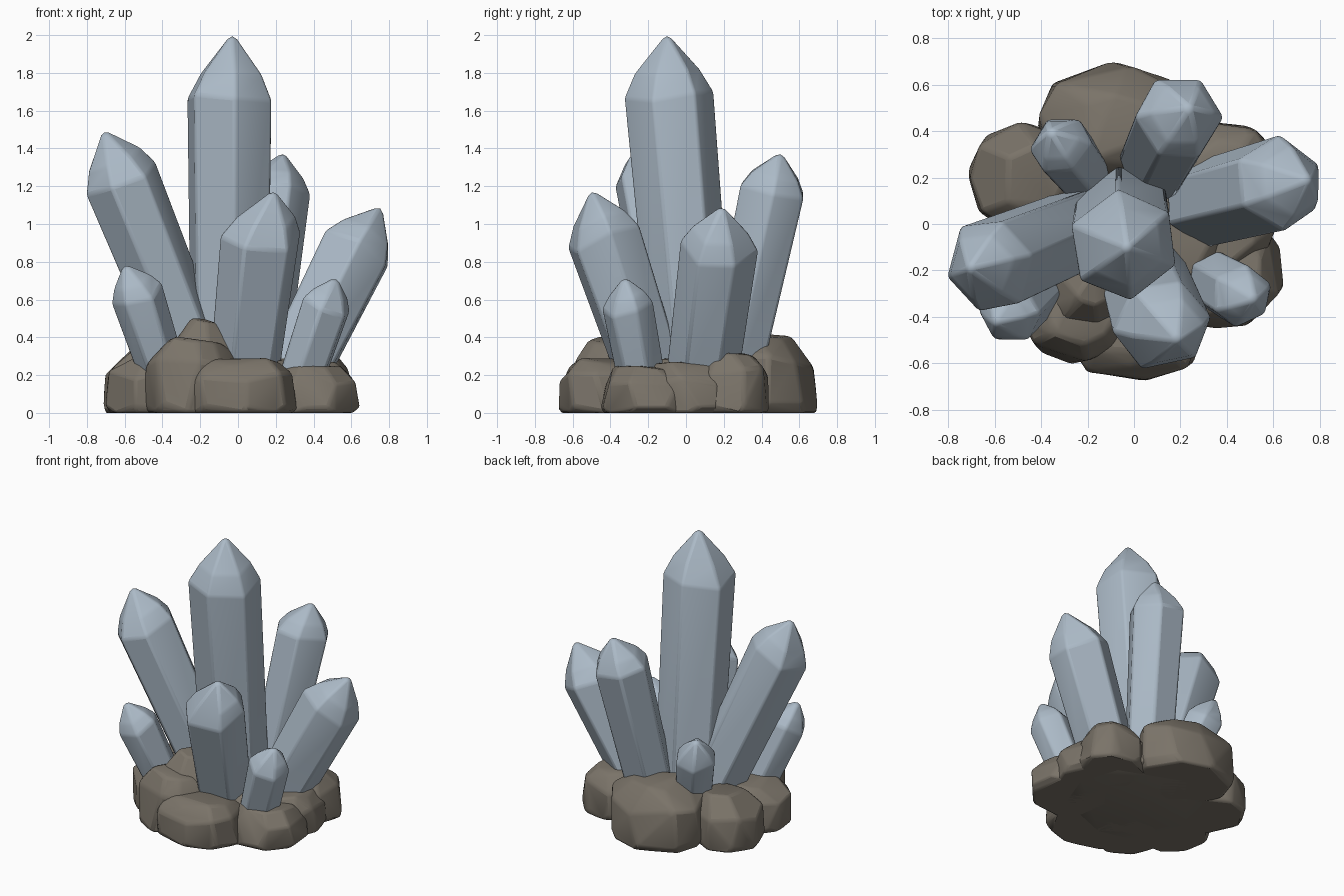
import bpy, bmesh, math, random
from mathutils import Vector

if "Cube" in bpy.data.objects:
    bpy.data.objects.remove(bpy.data.objects["Cube"])

random.seed(7)


def material(name, rgb):
    m = bpy.data.materials.new(name)
    m.diffuse_color = (*rgb, 1)
    m.use_nodes = True
    m.node_tree.nodes["Principled BSDF"].inputs["Base Color"].default_value = m.diffuse_color
    return m


CRYSTAL = material("pale blue crystal", (0.41, 0.49, 0.57))
ROCK = material("brown grey rock", (0.195, 0.172, 0.14))


def finish(name, bm, mat, bevel, segments):
    bmesh.ops.recalc_face_normals(bm, faces=bm.faces)
    me = bpy.data.meshes.new(name)
    bm.to_mesh(me)
    bm.free()
    ob = bpy.data.objects.new(name, me)
    bpy.context.collection.objects.link(ob)
    me.materials.append(mat)
    mod = ob.modifiers.new("worn_edges", 'BEVEL')
    mod.width = bevel
    mod.segments = segments
    mod.limit_method = 'ANGLE'
    mod.angle_limit = math.radians(12)
    bpy.ops.object.select_all(action='DESELECT')
    ob.select_set(True)
    bpy.context.view_layer.objects.active = ob
    bpy.ops.object.shade_smooth_by_angle(angle=math.radians(28))
    return ob


def crystal(name, base, shoulder, apex, r, phase, taper=0.88):
    """Six sided prism widening upward, with a blunt, off-centre tip."""
    base, shoulder, apex = Vector(base), Vector(shoulder), Vector(apex)
    axis = (shoulder - base).normalized()
    u = (Vector((1, 0, 0)) - axis * axis.x).normalized()
    v = axis.cross(u)
    bm = bmesh.new()
    low, high, mid = [], [], []
    tip_pos = apex + axis * 0.014
    for i in range(6):
        a = math.radians(phase + 60 * i + random.uniform(-5, 5))
        d = u * math.cos(a) + v * math.sin(a)
        top = shoulder + d * r + axis * random.uniform(-0.12, 0.12) * r
        low.append(bm.verts.new(base - axis * 0.1 + d * r * taper))
        high.append(bm.verts.new(top))
        mid.append(bm.verts.new(top.lerp(tip_pos, 0.38) + d * r * random.uniform(0.08, 0.14)))
    tip = bm.verts.new(tip_pos)
    bm.faces.new(low)
    for i in range(6):
        j = (i + 1) % 6
        bm.faces.new((low[i], low[j], high[j], high[i]))
        bm.faces.new((high[i], high[j], mid[j], mid[i]))
        bm.faces.new((mid[i], mid[j], tip))
    finish(name, bm, CRYSTAL, 0.014, 2)


def rock(name, cx, cy, rx, ry, h, turn=0.0, peak=(0, 0), top=0.58):
    """Chunky boulder: convex hull of jittered rings, flat on the ground."""
    bm = bmesh.new()
    n = 8
    c, s = math.cos(math.radians(turn)), math.sin(math.radians(turn))
    for z, k, jit in ((0, 0.96, 0), (0.12, 1.0, 0), (0.64, 0.97, 0.10), (0.94, top, 0.07)):
        for i in range(n):
            a = 2 * math.pi * (i + random.uniform(-0.25, 0.25)) / n
            q = k * random.uniform(0.94, 1.04)
            x, y = rx * q * math.cos(a), ry * q * math.sin(a)
            if z > 0.9:
                x, y = x + peak[0], y + peak[1]
            zz = h * min(1, max(0, z + random.uniform(-jit, jit)))
            bm.verts.new((cx + x * c - y * s, cy + x * s + y * c, zz))
    res = bmesh.ops.convex_hull(bm, input=bm.verts)
    junk = [g for g in res["geom_interior"] + res["geom_unused"]
            if isinstance(g, bmesh.types.BMVert) and g.is_valid]
    bmesh.ops.delete(bm, geom=list(set(junk)), context='VERTS')
    bmesh.ops.dissolve_limit(bm, angle_limit=math.radians(9), verts=bm.verts, edges=bm.edges)
    finish(name, bm, ROCK, 0.018, 2)


# Crystals: base, shoulder centre, apex, radius, rotation
crystal("main_crystal", (-0.045, 0.03, 0.3), (-0.045, -0.09, 1.68), (-0.03, -0.10, 2.0), 0.24, -20, 0.92)
crystal("left_crystal", (-0.24, -0.02, 0.3), (-0.625, -0.178, 1.25), (-0.71, -0.19, 1.49), 0.21, 15)
crystal("back_crystal", (0.10, 0.27, 0.3), (0.195, 0.46, 1.18), (0.24, 0.50, 1.37), 0.192, 0)
crystal("right_crystal", (0.34, 0.10, 0.3), (0.625, 0.175, 0.87), (0.755, 0.19, 1.085), 0.21, 30, 0.92)
crystal("front_crystal", (0.045, -0.225, 0.3), (0.12, -0.44, 0.94), (0.19, -0.50, 1.17), 0.215, 10, 0.88)
crystal("small_left_crystal", (-0.42, -0.28, 0.28), (-0.535, -0.38, 0.63), (-0.60, -0.425, 0.78), 0.145, 5)
crystal("small_right_crystal", (0.34, -0.24, 0.2), (0.465, -0.31, 0.57), (0.52, -0.325, 0.71), 0.14, 20, 0.92)
crystal("small_back_crystal", (-0.21, 0.21, 0.25), (-0.315, 0.34, 0.60), (-0.36, 0.40, 0.75), 0.14, 0)

# Ring of boulders around a centre stone
rock("centre_rock", 0.0, 0.02, 0.50, 0.48, 0.29, top=0.75)
rock("back_rock", -0.07, 0.43, 0.35, 0.27, 0.43, 0, (0, -0.02))
rock("back_left_rock", -0.47, 0.19, 0.25, 0.25, 0.36, 0, (0.03, 0))
rock("left_rock", -0.46, -0.15, 0.24, 0.26, 0.32, 20, (0.03, 0))
rock("front_left_rock", -0.25, -0.36, 0.26, 0.25, 0.41, 0, (0.02, -0.02))
rock("peak_rock", -0.17, -0.28, 0.24, 0.20, 0.51, 10, top=0.35)
rock("front_rock", 0.0, -0.44, 0.32, 0.255, 0.29, 0, top=0.7)
rock("front_right_rock", 0.38, -0.20, 0.26, 0.27, 0.25, 30, top=0.7)
rock("right_rock", 0.40, 0.02, 0.22, 0.26, 0.27, 0, top=0.7)
rock("back_right_rock", 0.38, 0.23, 0.24, 0.22, 0.33, 15)
